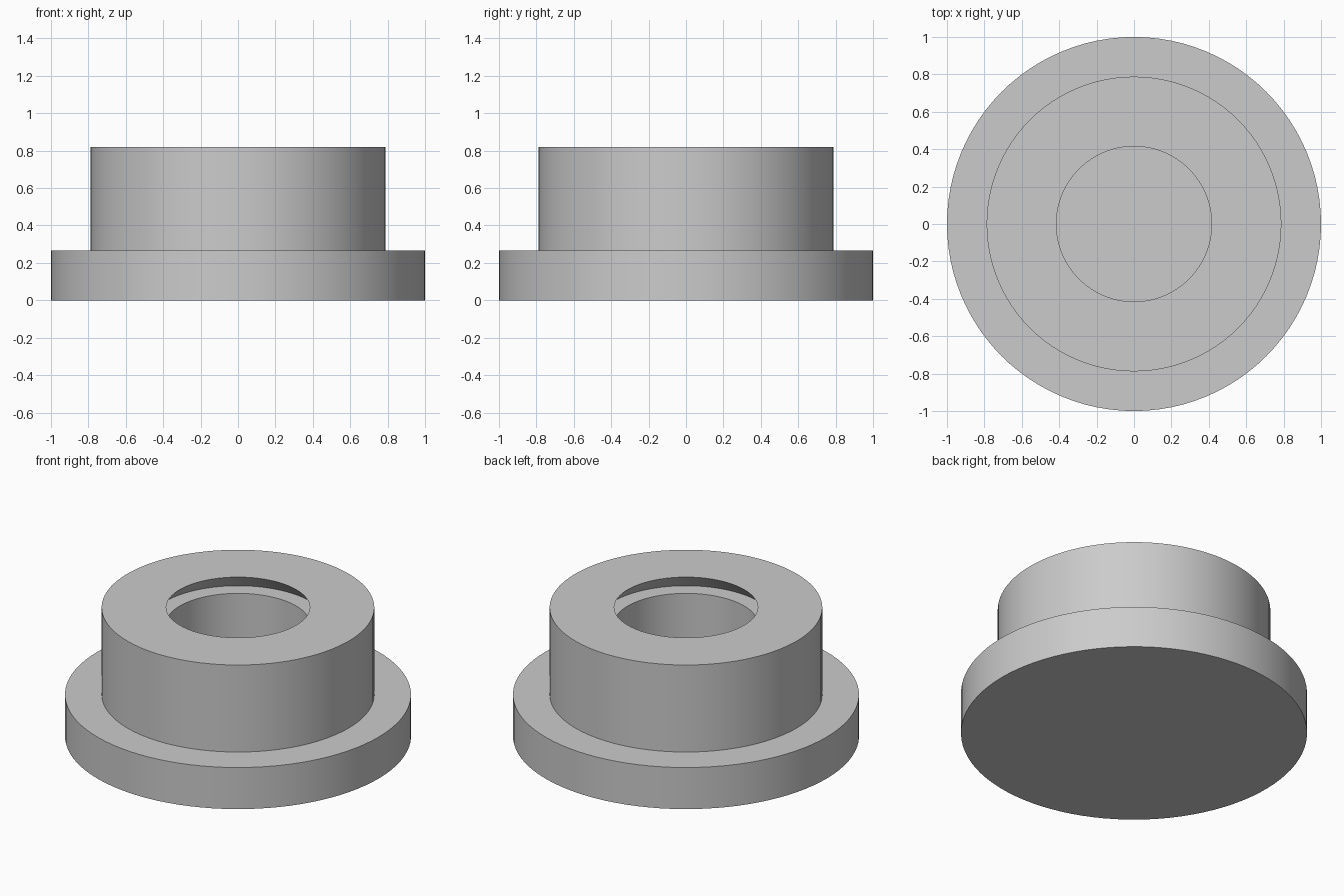
import bpy, bmesh, math

cube = bpy.data.objects.get("Cube")
if cube:
    bpy.data.objects.remove(cube, do_unlink=True)

SIDES = 96

# Plain grey material
grey = bpy.data.materials.new("plain grey")
grey.use_nodes = True
colour = (0.6, 0.6, 0.6, 1)
grey.diffuse_color = colour
grey.node_tree.nodes["Principled BSDF"].inputs["Base Color"].default_value = colour


def lathe(name, profile):
    """Revolve (radius, height) points about z, capping both ends."""
    bm = bmesh.new()
    rings = []
    for r, z in profile:
        rings.append([bm.verts.new((r * math.cos(2 * math.pi * i / SIDES),
                                    r * math.sin(2 * math.pi * i / SIDES), z))
                      for i in range(SIDES)])
    for low, high in zip(rings, rings[1:]):
        for i in range(SIDES):
            j = (i + 1) % SIDES
            bm.faces.new((low[i], low[j], high[j], high[i]))
    bm.faces.new(rings[0][::-1])
    bm.faces.new(rings[-1])
    bmesh.ops.recalc_face_normals(bm, faces=bm.faces)
    mesh = bpy.data.meshes.new(name)
    bm.to_mesh(mesh)
    bm.free()
    mesh.materials.append(grey)
    obj = bpy.data.objects.new(name, mesh)
    bpy.context.collection.objects.link(obj)
    bpy.ops.object.select_all(action='DESELECT')
    obj.select_set(True)
    bpy.context.view_layer.objects.active = obj
    bpy.ops.object.shade_smooth_by_angle(angle=math.radians(30))
    return obj


flange_top, hub_top, bore_floor = 0.265, 0.82, 0.265
flange_r, hub_r, bore_r, undercut = 1.0, 0.788, 0.415, 0.104

lathe("flanged_bushing", [
    (flange_r, 0), (flange_r, flange_top),              # flange
    (hub_r, flange_top), (hub_r, hub_top),              # hub
    (bore_r, hub_top),                                  # mouth of the bore
    (bore_r + undercut, hub_top - undercut),            # sloping undercut
    (bore_r, hub_top - undercut), (bore_r, bore_floor)  # ledge and blind bore
])
